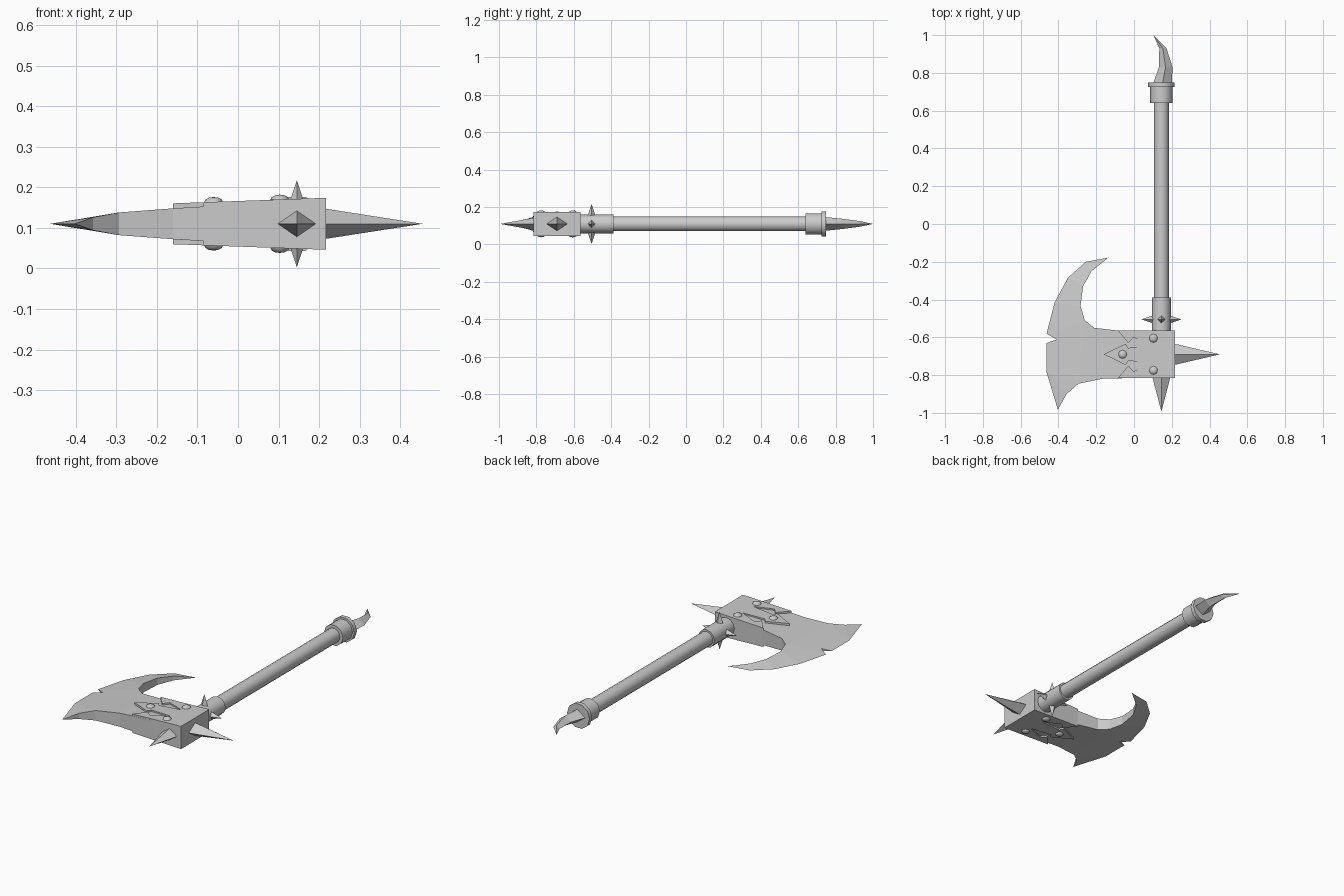
import bpy, bmesh, math
from mathutils import Vector, Matrix

if "Cube" in bpy.data.objects:
    bpy.data.objects.remove(bpy.data.objects["Cube"])

CX, CZ = 0.145, 0.11      # shaft axis (runs along y)
HY = -0.69                # centre line of the head


def finish(bm, name, smooth=None):
    bmesh.ops.recalc_face_normals(bm, faces=bm.faces)
    me = bpy.data.meshes.new(name)
    bm.to_mesh(me)
    bm.free()
    if smooth:
        me.shade_smooth()
        me.set_sharp_from_angle(angle=math.radians(smooth))
    ob = bpy.data.objects.new(name, me)
    bpy.context.collection.objects.link(ob)
    return ob


def slab(name, pts, faces):
    """Plate symmetric about z = CZ; pts are (x, y, half thickness)."""
    bm = bmesh.new()
    top = [bm.verts.new((x, y, CZ + h)) for x, y, h in pts]
    bot = [bm.verts.new((x, y, CZ - h)) if h > 0 else t
           for (x, y, h), t in zip(pts, top)]
    count = {}
    for f in faces:
        bm.faces.new([top[i] for i in f])
        bm.faces.new([bot[i] for i in reversed(f)])
        for a, b in zip(f, f[1:] + f[:1]):
            count.setdefault(frozenset((a, b)), []).append((a, b))
    for uses in count.values():
        if len(uses) == 1:
            a, b = uses[0]
            ring = list(dict.fromkeys([top[a], bot[a], bot[b], top[b]]))
            if len(ring) > 2:
                bm.faces.new(ring)
    return finish(bm, name)


def lathe(name, profile, sides):
    """Turned part around the shaft axis; profile is (radius, y)."""
    bm = bmesh.new()
    rings = []
    for r, y in profile:
        rings.append([bm.verts.new((CX + r * math.cos(t), y, CZ + r * math.sin(t)))
                      for t in (2 * math.pi * i / sides for i in range(sides))])
    for a, b in zip(rings, rings[1:]):
        for i in range(sides):
            j = (i + 1) % sides
            bm.faces.new((a[i], a[j], b[j], b[i]))
    bm.faces.new(rings[0])
    bm.faces.new(rings[-1])
    return finish(bm, name, 50)


def spike(name, base, tip, u, v):
    """Four-sided spike with a diamond base spanned by u and v."""
    bm = bmesh.new()
    base, u, v = Vector(base), Vector(u), Vector(v)
    ring = [bm.verts.new(base + d) for d in (u, v, -u, -v)]
    apex = bm.verts.new(tip)
    bm.faces.new(ring)
    for i in range(4):
        bm.faces.new((ring[i], ring[(i + 1) % 4], apex))
    return finish(bm, name)


# Crescent blade, thinning to a cutting edge with one nick
blade = [(-0.08, -0.565, .043), (-0.21, -0.55, .034), (-0.26, -0.51, .03),
         (-0.283, -0.435, .025), (-0.27, -0.33, .019), (-0.225, -0.25, .012),
         (-0.135, -0.178, 0), (-0.255, -0.2, 0), (-0.35, -0.285, 0),
         (-0.42, -0.415, 0), (-0.463, -0.58, 0), (-0.41, -0.612, .008),
         (-0.463, -0.63, 0), (-0.463, -0.785, 0), (-0.403, -0.983, 0),
         (-0.357, -0.9, .016), (-0.293, -0.845, .028), (-0.16, -0.818, .038),
         (0.12, -0.814, .055), (0.12, -0.566, .055)]
slab("blade", blade,
     [(5, 6, 7), (4, 5, 7, 8), (3, 4, 8, 9), (2, 3, 9, 10), (2, 10, 11),
      (2, 11, 16), (11, 12, 16), (12, 13, 16), (13, 14, 15), (13, 15, 16),
      (1, 2, 16, 17), (0, 1, 17), (0, 17, 18, 19)])


# Head block with three pointed fingers gripping the blade
def block_half(x):
    return 0.053 + (x + 0.087) * 0.036


half = [(0.217, 0.125), (-0.085, 0.125), (-0.03, 0.06), (-0.003, 0.09),
        (0.1, 0.047), (-0.03, 0.034), (-0.045, 0.056)]
outline = half + [(-0.16, 0)] + [(x, -d) for x, d in reversed(half)]
slab("head_block", [(x, HY + d, block_half(x)) for x, d in outline],
     [tuple(range(len(outline)))])

# Rivets on both faces
for x, d in ((0.103, 0.085), (-0.06, 0), (0.103, -0.085)):
    for s in (-1, 1):
        bm = bmesh.new()
        bmesh.ops.create_uvsphere(
            bm, u_segments=8, v_segments=6, radius=1,
            matrix=Matrix.Translation((x, HY + d, CZ + s * block_half(x)))
            @ Matrix.Diagonal((0.023, 0.023, 0.012, 1)))
        finish(bm, "rivet", 50)

# Large head spikes: back and end
spike("back_spike", (0.21, HY, CZ), (0.455, HY, CZ), (0, 0.057, 0), (0, 0, 0.038))
spike("end_spike", (CX, -0.81, CZ), (CX, -0.993, CZ), (0.048, 0, 0), (0, 0, 0.033))

# Shaft and collars
lathe("shaft", [(0.04, -0.6), (0.04, 0.7)], 14)
lathe("head_collar", [(0.05, -0.6), (0.05, -0.388)], 12)
lathe("pommel_collar", [(0.059, 0.64), (0.059, 0.725), (0.07, 0.725), (0.07, 0.748)], 10)

# Ring of four small spikes on the head collar
for k in range(4):
    a = k * math.pi / 2
    d = Vector((math.cos(a), 0, math.sin(a)))
    side = Vector((-d.z, 0, d.x))
    c = Vector((CX, -0.505, CZ))
    spike("collar_spike", c + d * 0.044, c + d * 0.107, side * 0.021, (0, 0.021, 0))

# Curved horn at the pommel, diamond section
bm = bmesh.new()
rings = [[bm.verts.new(p) for p in ((l, y, CZ), (m, y, CZ + h), (r, y, CZ), (m, y, CZ - h))]
         for y, l, m, r, h in ((0.74, 0.1, 0.15, 0.2, 0.037), (0.83, 0.132, 0.167, 0.204, 0.028),
                               (0.93, 0.134, 0.153, 0.172, 0.015))]
tip = bm.verts.new((0.103, 1.0, CZ))
bm.faces.new(rings[0])
for i in range(4):
    j = (i + 1) % 4
    for a, b in zip(rings, rings[1:]):
        bm.faces.new((a[i], a[j], b[j], b[i]))
    bm.faces.new((rings[-1][i], rings[-1][j], tip))
finish(bm, "pommel_horn")
